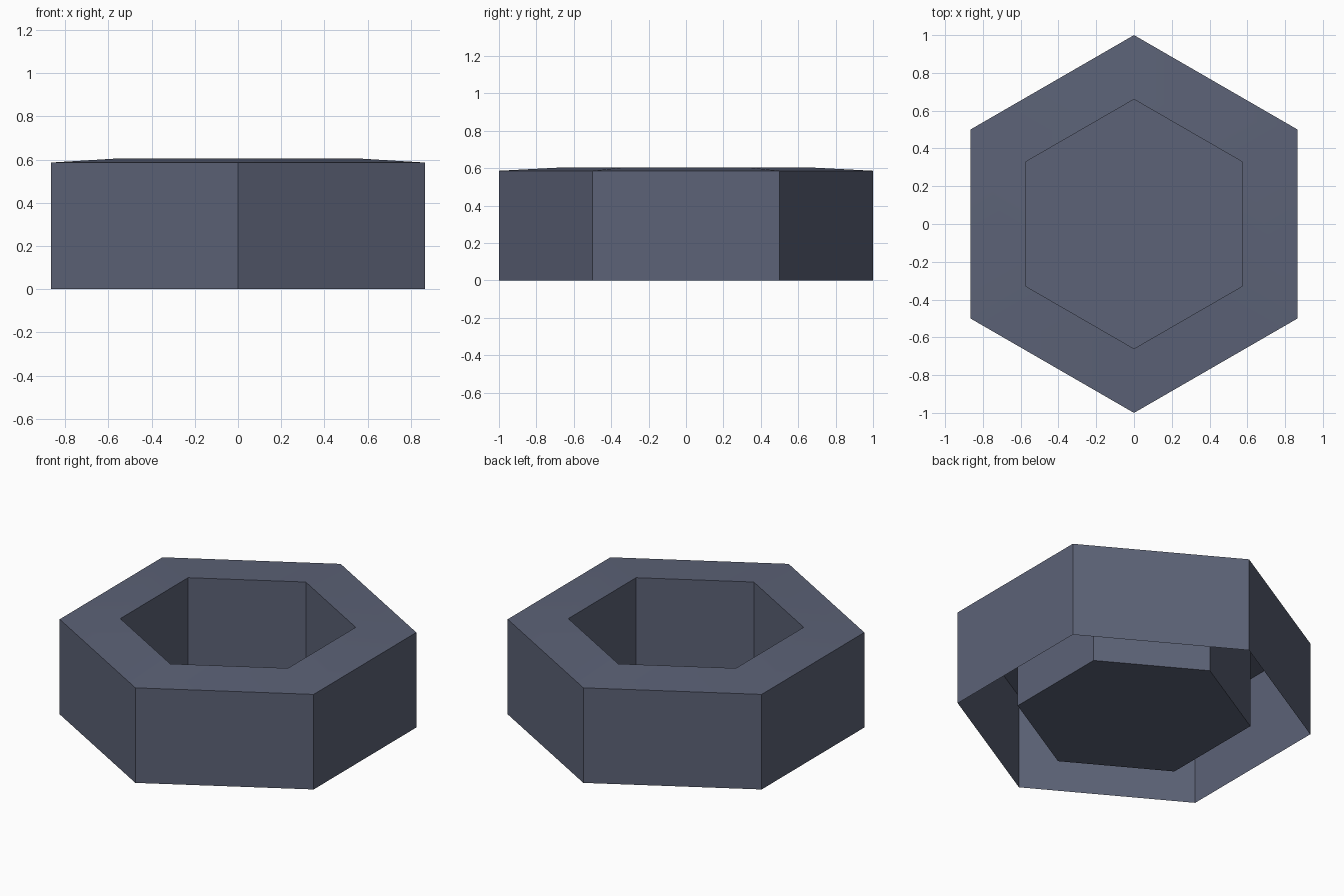
import bpy
import bmesh
import math

cube = bpy.data.objects.get("Cube")
if cube:
    bpy.data.objects.remove(cube, do_unlink=True)

SIDES = 6

# Slate colour for the whole shell
slate = bpy.data.materials.new("slate_blue_grey")
slate.use_nodes = True
colour = (0.107, 0.123, 0.184, 1.0)
slate.diffuse_color = colour
slate.node_tree.nodes["Principled BSDF"].inputs["Base Color"].default_value = colour


def hex_ring(bm, radius, z):
    """Ring of vertices with corners pointing along front and back."""
    ring = []
    for i in range(SIDES):
        a = math.pi / 2 + math.tau * i / SIDES
        ring.append(bm.verts.new((radius * math.cos(a), radius * math.sin(a), z)))
    return ring


# Open-bottomed shell: outer wall, sloping rim, inner wall, recessed floor
profile = [(1.0, 0.0), (1.0, 0.586), (0.66, 0.604), (0.66, 0.018)]
bm = bmesh.new()
rings = [hex_ring(bm, r, z) for r, z in profile]
for low, high in zip(rings, rings[1:]):
    for i in range(SIDES):
        j = (i + 1) % SIDES
        bm.faces.new((low[i], low[j], high[j], high[i]))
bm.faces.new(rings[-1])

mesh = bpy.data.meshes.new("hexagonal_tray")
bm.to_mesh(mesh)
bm.free()
mesh.materials.append(slate)
tray = bpy.data.objects.new("hexagonal_tray", mesh)
bpy.context.collection.objects.link(tray)

# Blend the shallow rim, keep the wall corners crisp
bpy.ops.object.select_all(action="DESELECT")
tray.select_set(True)
bpy.context.view_layer.objects.active = tray
bpy.ops.object.shade_smooth_by_angle(angle=math.radians(30))
